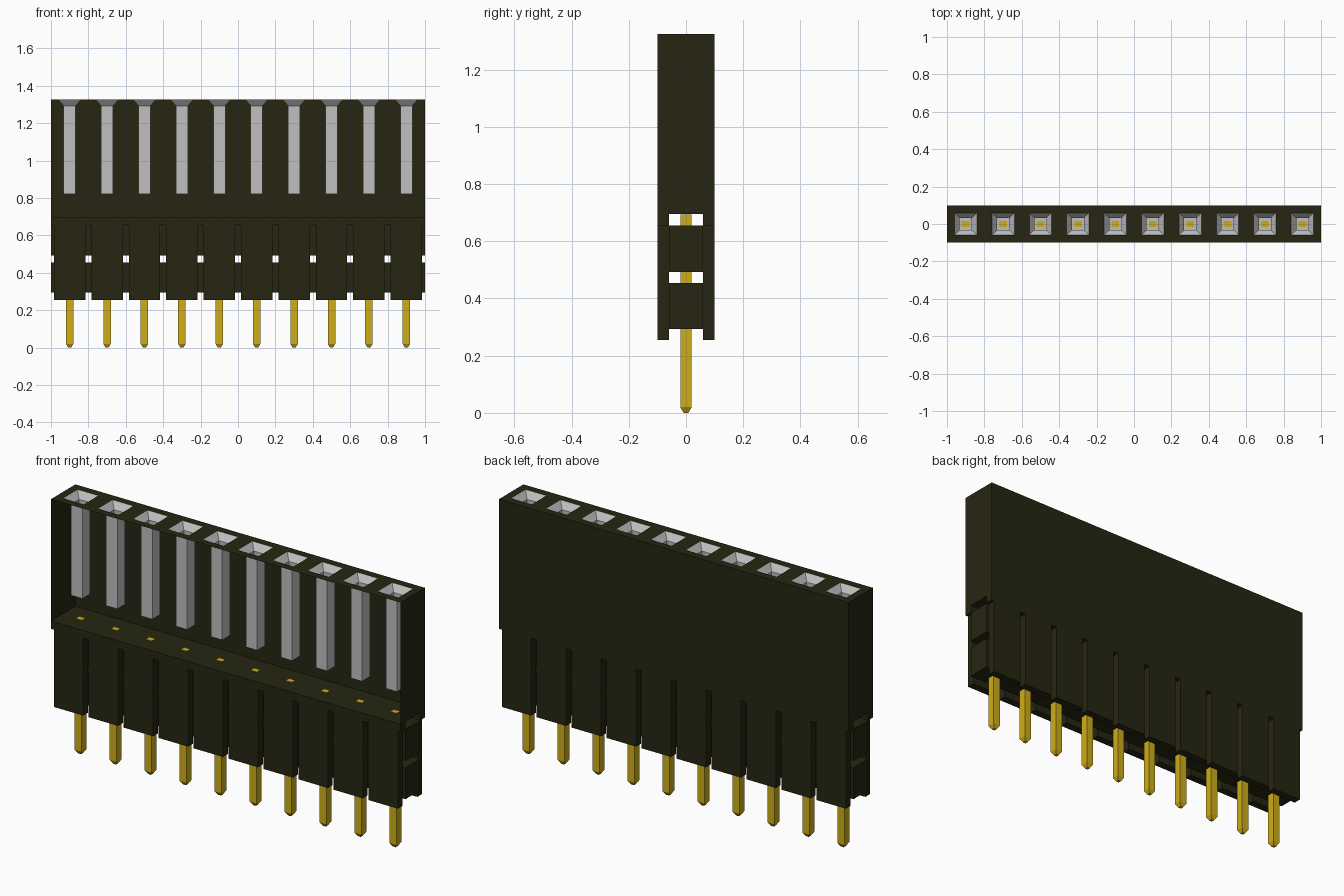
import bpy, bmesh

old = bpy.data.objects.get("Cube")
if old:
    bpy.data.objects.remove(old, do_unlink=True)


def material(name, rgb):
    m = bpy.data.materials.new(name)
    m.use_nodes = True
    m.diffuse_color = (*rgb, 1)
    bsdf = next(n for n in m.node_tree.nodes if n.type == 'BSDF_PRINCIPLED')
    bsdf.inputs["Base Color"].default_value = (*rgb, 1)
    return m


BLACK = material("olive black plastic", (0.020, 0.019, 0.006))
GOLD = material("gold contact", (0.62, 0.42, 0.010))
GREY = material("grey socket lining", (0.53, 0.53, 0.53))

# Main dimensions
COUNT, PITCH = 10, 0.2
CENTRES = [(i - (COUNT - 1) / 2) * PITCH for i in range(COUNT)]
HALF_X, HALF_Y, CHANNEL = 1.0, 0.1, 0.06
TOP, FLOOR, RAIL, FOOT = 1.325, 0.695, 0.655, 0.255
FUNNEL, TUBE, TUBE_END = 0.06, 0.032, 0.82


def finish(name, bm, mat):
    mesh = bpy.data.meshes.new(name)
    bm.to_mesh(mesh)
    bm.free()
    mesh.materials.append(mat)
    ob = bpy.data.objects.new(name, mesh)
    bpy.context.collection.objects.link(ob)
    return ob


def quad(bm, *points):
    return bm.faces.new([bm.verts.new(p) for p in points])


def flat(bm, x0, x1, y0, y1, z):
    quad(bm, (x0, y0, z), (x1, y0, z), (x1, y1, z), (x0, y1, z))


def loft(bm, cx, rings, cap_start=False, cap_end=False):
    """Square rings of (half width, z) joined along z."""
    loops = [[bm.verts.new((cx + sx * h, sy * h, z))
              for sx, sy in ((-1, -1), (1, -1), (1, 1), (-1, 1))] for h, z in rings]
    for a, b in zip(loops, loops[1:]):
        for i in range(4):
            j = (i + 1) % 4
            bm.faces.new((a[i], a[j], b[j], b[i]))
    if cap_start:
        bm.faces.new(loops[0][::-1])
    if cap_end:
        bm.faces.new(loops[-1])


def box(bm, x0, x1, y0, y1, z0, z1):
    vs = bmesh.ops.create_cube(bm, size=1)["verts"]
    for v in vs:
        v.co = ((x0 + x1) / 2 + v.co.x * (x1 - x0),
                (y0 + y1) / 2 + v.co.y * (y1 - y0),
                (z0 + z1) / 2 + v.co.z * (z1 - z0))


# Upper housing: open-fronted shell with floor
bm = bmesh.new()
quad(bm, (HALF_X, HALF_Y, FLOOR), (-HALF_X, HALF_Y, FLOOR),
     (-HALF_X, HALF_Y, TOP), (HALF_X, HALF_Y, TOP))
quad(bm, (HALF_X, -HALF_Y, FLOOR), (HALF_X, HALF_Y, FLOOR),
     (HALF_X, HALF_Y, TOP), (HALF_X, -HALF_Y, TOP))
quad(bm, (-HALF_X, HALF_Y, FLOOR), (-HALF_X, -HALF_Y, FLOOR),
     (-HALF_X, -HALF_Y, TOP), (-HALF_X, HALF_Y, TOP))
flat(bm, -HALF_X, HALF_X, -HALF_Y, HALF_Y, FLOOR)
finish("upper_housing", bm, BLACK)

# Top plate: two long strips and the webs between the openings
bm = bmesh.new()
flat(bm, -HALF_X, HALF_X, -HALF_Y, -FUNNEL, TOP)
flat(bm, -HALF_X, HALF_X, FUNNEL, HALF_Y, TOP)
starts = [-HALF_X] + [c + FUNNEL for c in CENTRES]
ends = [c - FUNNEL for c in CENTRES] + [HALF_X]
for a, b in zip(starts, ends):
    flat(bm, a, b, -FUNNEL, FUNNEL, TOP)
finish("top_plate", bm, BLACK)

# Rails under the shell, leaving a lengthwise channel
bm = bmesh.new()
for y0, y1 in ((-HALF_Y, -CHANNEL), (CHANNEL, HALF_Y)):
    box(bm, -HALF_X, HALF_X, y0, y1, RAIL, FLOOR)
finish("base_rails", bm, BLACK)

# Separate front and back plates for each position
bm = bmesh.new()
for c in CENTRES:
    for y0, y1 in ((-HALF_Y, -CHANNEL), (CHANNEL, HALF_Y)):
        box(bm, c - 0.084, c + 0.084, y0, y1, FOOT, RAIL)
finish("lower_plates", bm, BLACK)

# Core bars tying the plates together
bm = bmesh.new()
for z0, z1 in ((0.293, 0.455), (0.492, RAIL)):
    box(bm, -HALF_X, HALF_X, -CHANNEL, CHANNEL, z0, z1)
finish("core_bars", bm, BLACK)

# Funnelled socket linings, closed at the bottom
bm = bmesh.new()
for c in CENTRES:
    loft(bm, c, [(TUBE, TUBE_END), (TUBE, 1.292), (FUNNEL, TOP)], cap_start=True)
finish("socket_linings", bm, GREY)

# Pins with tapered tips
bm = bmesh.new()
for c in CENTRES:
    loft(bm, c, [(0.008, 0), (0.02, 0.02), (0.02, FLOOR - 0.001)], True, True)
finish("pins", bm, GOLD)

# Contact spots in the sockets and on the housing floor
bm = bmesh.new()
for c in CENTRES:
    for hx, hy, z in ((0.021, 0.015, TUBE_END + 0.003), (0.018, 0.015, FLOOR + 0.003)):
        box(bm, c - hx, c + hx, -hy, hy, z - 0.002, z)
finish("contact_spots", bm, GOLD)
